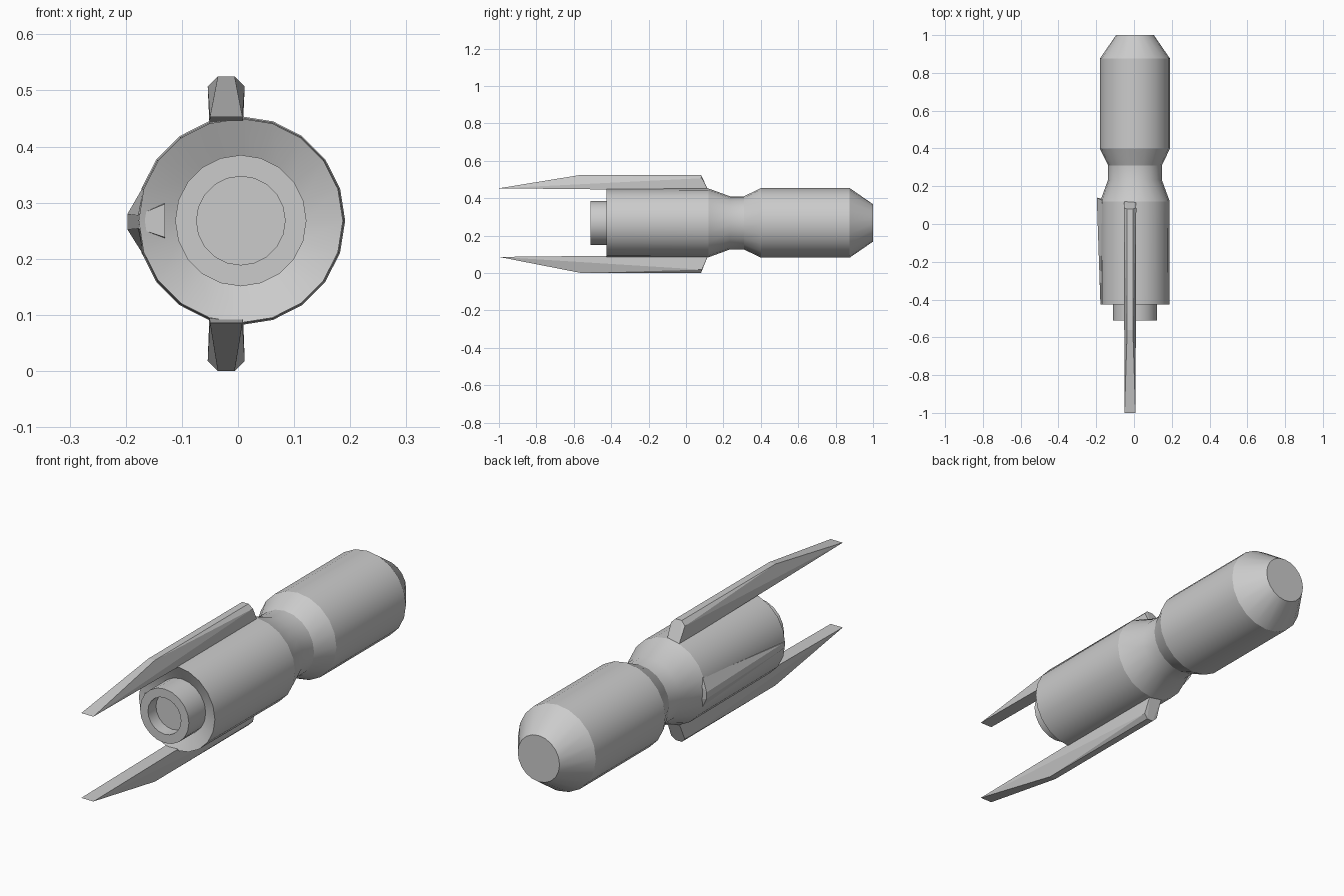
import bpy, bmesh, math

if "Cube" in bpy.data.objects:
    bpy.data.objects.remove(bpy.data.objects["Cube"])

CX, CZ, SIDES = 0.005, 0.268, 20


def finish(name, bm, smooth_angle=None):
    bmesh.ops.recalc_face_normals(bm, faces=bm.faces)
    mesh = bpy.data.meshes.new(name)
    bm.to_mesh(mesh)
    bm.free()
    obj = bpy.data.objects.new(name, mesh)
    bpy.context.collection.objects.link(obj)
    if smooth_angle:
        bpy.ops.object.select_all(action='DESELECT')
        obj.select_set(True)
        bpy.context.view_layer.objects.active = obj
        bpy.ops.object.shade_smooth_by_angle(angle=math.radians(smooth_angle))
    return obj


def lathe(name, profile):
    """Closed solid turned around the long axis from (y, radius) pairs."""
    bm = bmesh.new()
    rings = []
    for y, r in profile:
        rings.append([bm.verts.new((CX + r * math.cos(math.tau * i / SIDES), y,
                                    CZ + r * math.sin(math.tau * i / SIDES)))
                      for i in range(SIDES)])
    for a, b in zip(rings, rings[1:]):
        for i in range(SIDES):
            j = (i + 1) % SIDES
            bm.faces.new((a[i], a[j], b[j], b[i]))
    bm.faces.new(rings[0])
    bm.faces.new(rings[-1])
    return finish(name, bm, 20)


def hull(name, points):
    bm = bmesh.new()
    for p in points:
        bm.verts.new(p)
    res = bmesh.ops.convex_hull(bm, input=bm.verts)
    bmesh.ops.delete(bm, geom=[g for g in res['geom_interior']
                               if isinstance(g, bmesh.types.BMVert)], context='VERTS')
    bmesh.ops.dissolve_limit(bm, angle_limit=0.01, verts=bm.verts, edges=bm.edges)
    return finish(name, bm)


# Body with recessed tail, exhaust nozzle, narrow waist and tapered nose
lathe("body", [
    (-0.455, 0.079), (-0.51, 0.079), (-0.51, 0.117), (-0.395, 0.117),
    (-0.425, 0.182), (0.12, 0.184), (0.235, 0.142), (0.31, 0.142),
    (0.40, 0.186), (0.875, 0.186), (1.0, 0.10),
])


# Long fins above and below
def fin(name, base, tip_z, up):
    mid = -0.021
    points = []
    for s in (-1, 1):
        points += [
            (mid + s * 0.029, -1.0, base),
            (mid + s * 0.015, -0.56, tip_z),
            (mid + s * 0.015, 0.08, tip_z),
            (mid + s * 0.033, 0.085, tip_z - up * 0.018),
            (mid + s * 0.030, 0.12, base - up * 0.012),
        ]
    return hull(name, points)


fin("top_fin", 0.453, 0.525, 1)
fin("bottom_fin", 0.086, 0.0, -1)

# Low side fairing, mostly sunk into the body
side = []
for s in (-1, 1):
    side += [
        (-0.197, 0.14, 0.266 + s * 0.014),
        (-0.168, 0.125, 0.268 + s * 0.062),
        (-0.12, 0.12, 0.268 + s * 0.05),
        (-0.178, -0.42, 0.266 + s * 0.012),
        (-0.13, -0.42, 0.268 + s * 0.03),
    ]
hull("side_fairing", side)
